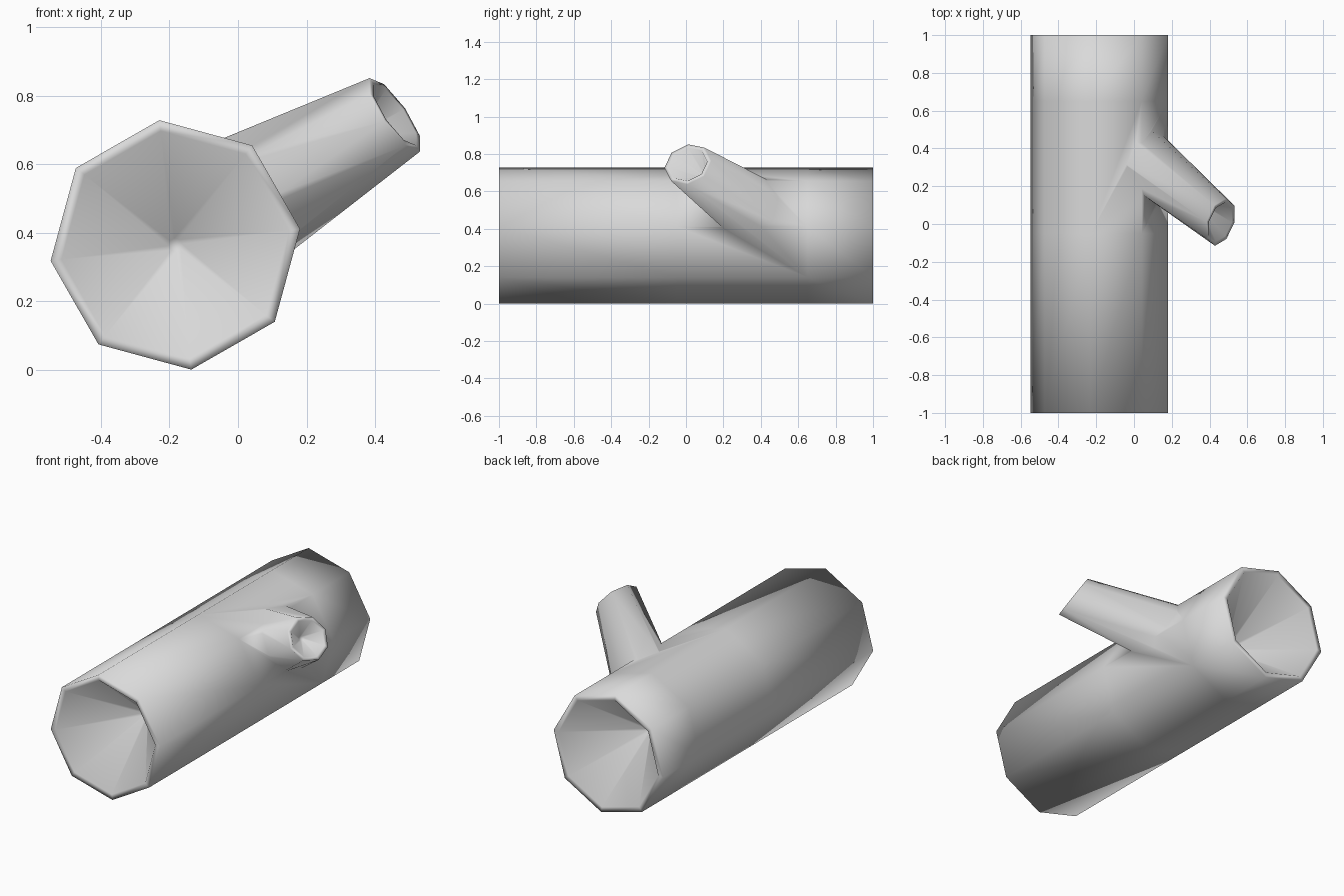
import bpy
import bmesh
from math import cos, sin, radians
from mathutils import Vector

default = bpy.data.objects.get("Cube")
if default:
    bpy.data.objects.remove(default, do_unlink=True)

SIDES = 8

# One plain grey for the whole log
grey = bpy.data.materials.new("plain grey")
grey.use_nodes = True
colour = (0.7, 0.7, 0.7, 1)
grey.diffuse_color = colour
for node in grey.node_tree.nodes:
    if node.type == "BSDF_PRINCIPLED":
        node.inputs["Base Color"].default_value = colour


def loft(name, turn, sections):
    """Closed eight-sided solid through sections of (centre, normal, radius)."""
    bm = bmesh.new()
    rings = []
    for centre, normal, radius in sections:
        axis = Vector(normal).normalized()
        up = (Vector((0, 0, 1)) - axis * axis.z).normalized()
        side = axis.cross(up)
        angles = [radians(turn + i * 360 / SIDES) for i in range(SIDES)]
        rings.append([bm.verts.new(Vector(centre) + (up * cos(a) + side * sin(a)) * radius)
                      for a in angles])
    for low, high in zip(rings, rings[1:]):
        for i in range(SIDES):
            j = (i + 1) % SIDES
            bm.faces.new((low[i], low[j], high[j], high[i]))
    bm.faces.new(rings[0])
    bm.faces.new(rings[-1])
    bmesh.ops.recalc_face_normals(bm, faces=bm.faces)
    for face in bm.faces:
        face.smooth = True
    mesh = bpy.data.meshes.new(name)
    bm.to_mesh(mesh)
    bm.free()
    mesh.materials.append(grey)
    obj = bpy.data.objects.new(name, mesh)
    bpy.context.collection.objects.link(obj)
    return obj


# Trunk with a funnel-shaped hollow in each end
trunk_profile = [(-0.62, 0.02), (-1, 0.335), (-1, 0.367), (-0.05, 0.367),
                 (0.65, 0.367), (1, 0.367), (1, 0.335), (0.62, 0.02)]
trunk = loft("hollow_log", 37.7,
             [((-0.183, y, 0.365), (0, 1, 0), r) for y, r in trunk_profile])

# Side branch: wide root set square to the bark, slanted hollow tip
root = Vector((0.03, 0.37, 0.495))
tip = Vector((0.458, 0.01, 0.745))
cut = Vector((0.79, -0.27, 0.55))
branch = loft("side_branch", 10, [
    (root, (0.87, 0, 0.5), 0.2), (tip, cut, 0.13), (tip, cut, 0.108),
    (tip.lerp(root, 0.25), cut, 0.015)])

# Fuse the branch into the trunk so the shading flows across the joint
union = trunk.modifiers.new("fuse branch", "BOOLEAN")
union.operation = "UNION"
union.solver = "EXACT"
union.object = branch
bpy.context.view_layer.objects.active = trunk
trunk.select_set(True)
bpy.ops.object.modifier_apply(modifier=union.name)
bpy.data.objects.remove(branch, do_unlink=True)
